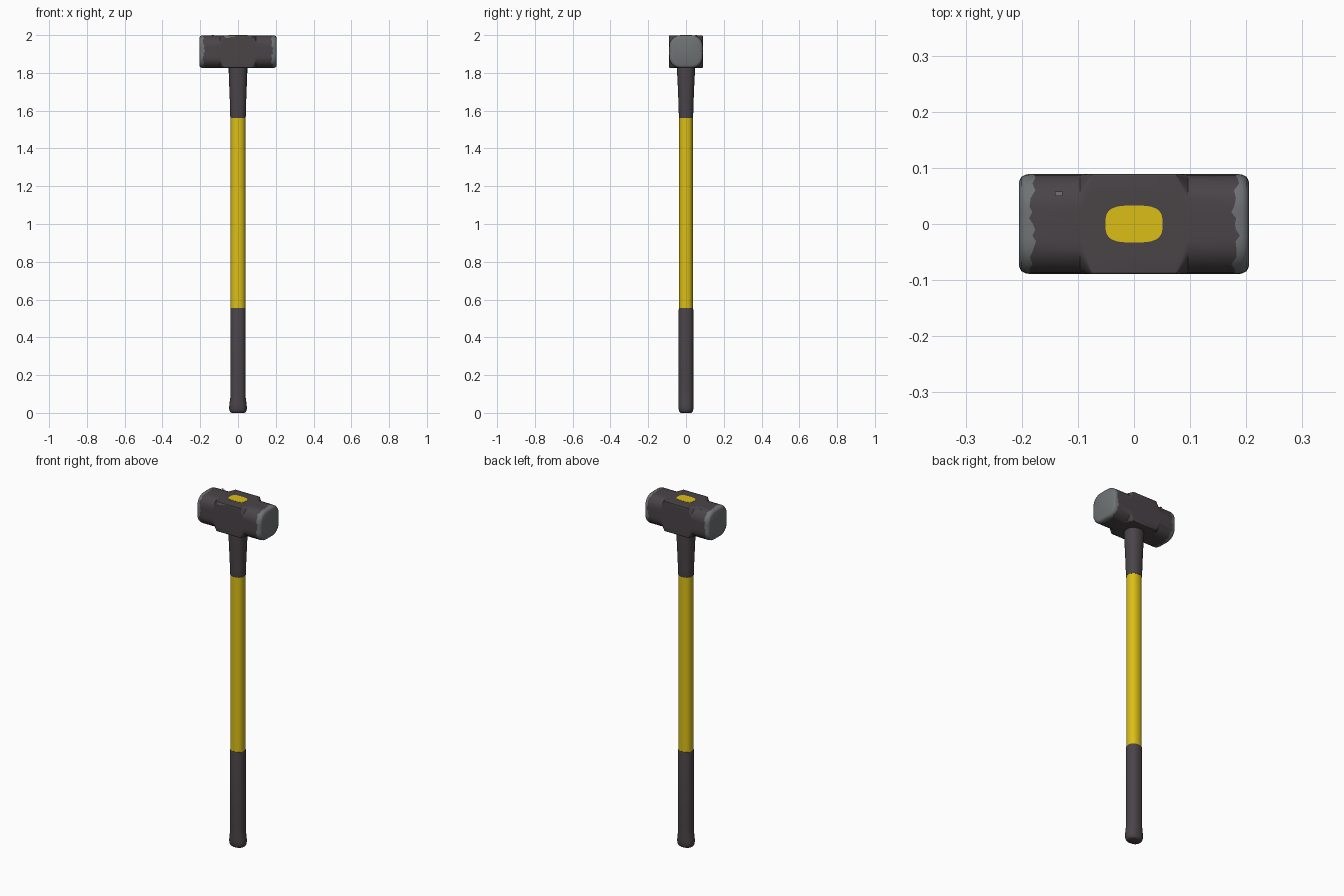
import bpy, bmesh, math

if "Cube" in bpy.data.objects:
    bpy.data.objects.remove(bpy.data.objects["Cube"], do_unlink=True)


def material(name, rgb):
    m = bpy.data.materials.new(name)
    m.use_nodes = True
    m.diffuse_color = (*rgb, 1)
    m.node_tree.nodes["Principled BSDF"].inputs["Base Color"].default_value = (*rgb, 1)
    return m


DARK = material("dark rubber and iron", (0.068, 0.058, 0.064))
YELLOW = material("yellow fibreglass", (0.71, 0.52, 0.008))
STEEL = material("worn steel", (0.16, 0.17, 0.175))


def finish(name, bm, mats, angle=40):
    bmesh.ops.recalc_face_normals(bm, faces=bm.faces)
    me = bpy.data.meshes.new(name)
    bm.to_mesh(me)
    bm.free()
    ob = bpy.data.objects.new(name, me)
    bpy.context.collection.objects.link(ob)
    for m in mats:
        me.materials.append(m)
    bpy.ops.object.select_all(action="DESELECT")
    ob.select_set(True)
    bpy.context.view_layer.objects.active = ob
    bpy.ops.object.shade_smooth_by_angle(angle=math.radians(angle))
    return ob


def loft(bm, rings):
    """Skin closed rings of points and cap both ends; returns faces per band."""
    loops = [[bm.verts.new(p) for p in ring] for ring in rings]
    n = len(loops[0])
    bands = []
    for a, b in zip(loops, loops[1:]):
        bands.append([bm.faces.new((a[i], a[(i + 1) % n], b[(i + 1) % n], b[i]))
                      for i in range(n)])
    caps = [bm.faces.new(loops[0]), bm.faces.new(loops[-1])]
    return bands, caps


def rounded_rect(hw, hh, r, corner=6, flat=6):
    """Outline with rounded corners and subdivided flats."""
    pts = []
    for q, (sx, sy) in enumerate([(1, 1), (-1, 1), (-1, -1), (1, -1)]):
        for k in range(corner + 1):
            a = math.pi / 2 * (q + k / corner)
            pts.append((sx * (hw - r) + r * math.cos(a), sy * (hh - r) + r * math.sin(a)))
    out, step = [], corner + 1
    for i, p in enumerate(pts):
        out.append(p)
        if i % step == corner:
            nx = pts[(i + 1) % len(pts)]
            for k in range(1, flat):
                t = k / flat
                out.append((p[0] + (nx[0] - p[0]) * t, p[1] + (nx[1] - p[1]) * t))
    return out


# Hammer head: square hub blending into rounded striking ends
HY, HZ, MID, ROUND = 0.089, 0.0865, 1.9125, 0.058


def head_ring(x, inset=0, r=ROUND, ragged=0):
    ring = []
    for i, (y, z) in enumerate(rounded_rect(HY - inset, HZ - inset, r - inset * 0.5)):
        wobble = ragged * (math.sin(i * 2.3 + x * 9) + math.sin(i * 0.7))
        ring.append((x + math.copysign(wobble, x) * (1 if wobble > 0 else -1), y, MID + z)
                    if ragged == 0 else (x + wobble, y, MID + z))
    return ring


half = [dict(x=0.076, r=0.004), dict(x=0.096), dict(x=0.181, ragged=0.004),
        dict(x=0.193, inset=0.001), dict(x=0.201, inset=0.005), dict(x=0.205, inset=0.014)]
stations = [dict(s, x=-s["x"]) for s in reversed(half)] + half
bm = bmesh.new()
bands, caps = loft(bm, [head_ring(**s) for s in stations])
worn = 3
for f in caps + [f for band in bands[:worn] + bands[-worn:] for f in band]:
    f.material_index = 1
finish("hammer_head", bm, [DARK, STEEL])


# Handle sections: oval rings stacked up z as (z, half width x, half width y)
def oval_part(name, levels, mat, power=2.3, sides=28):
    rings = []
    for z, hx, hy in levels:
        ring = []
        for i in range(sides):
            a = 2 * math.pi * i / sides
            c, s = math.cos(a), math.sin(a)
            ring.append((hx * math.copysign(abs(c) ** (2 / power), c),
                         hy * math.copysign(abs(s) ** (2 / power), s), z))
        rings.append(ring)
    b = bmesh.new()
    loft(b, rings)
    return finish(name, b, [mat])


oval_part("grip", [(0, 0.034, 0.028), (0.004, 0.041, 0.034), (0.014, 0.046, 0.038),
                   (0.03, 0.047, 0.04), (0.05, 0.045, 0.04), (0.08, 0.041, 0.039),
                   (0.12, 0.041, 0.039), (0.545, 0.041, 0.039), (0.555, 0.04, 0.037)], DARK)
oval_part("shaft", [(0.55, 0.039, 0.036), (1.57, 0.039, 0.036)], YELLOW)
oval_part("neck_collar", [(1.562, 0.04, 0.037), (1.568, 0.041, 0.038), (1.62, 0.042, 0.039),
                          (1.72, 0.046, 0.043), (1.8, 0.049, 0.047), (1.84, 0.049, 0.047)], DARK)
oval_part("handle_end_plug", [(1.98, 0.051, 0.033), (2.0, 0.051, 0.033)], YELLOW, power=3.2)


# Small worn patches on the top face and its front edge
def patch(name, center, size):
    b = bmesh.new()
    bmesh.ops.create_cube(b, size=1)
    for v in b.verts:
        v.co = [c + p * s for c, p, s in zip(center, v.co, size)]
    finish(name, b, [STEEL])


patch("top_scratch", (-0.134, 0.054, 1.999), (0.014, 0.008, 0.001))
patch("edge_scratch_long", (-0.045, -0.0888, 1.994), (0.06, 0.001, 0.007))
patch("edge_scratch_short", (-0.055, -0.0888, 1.988), (0.025, 0.001, 0.007))
